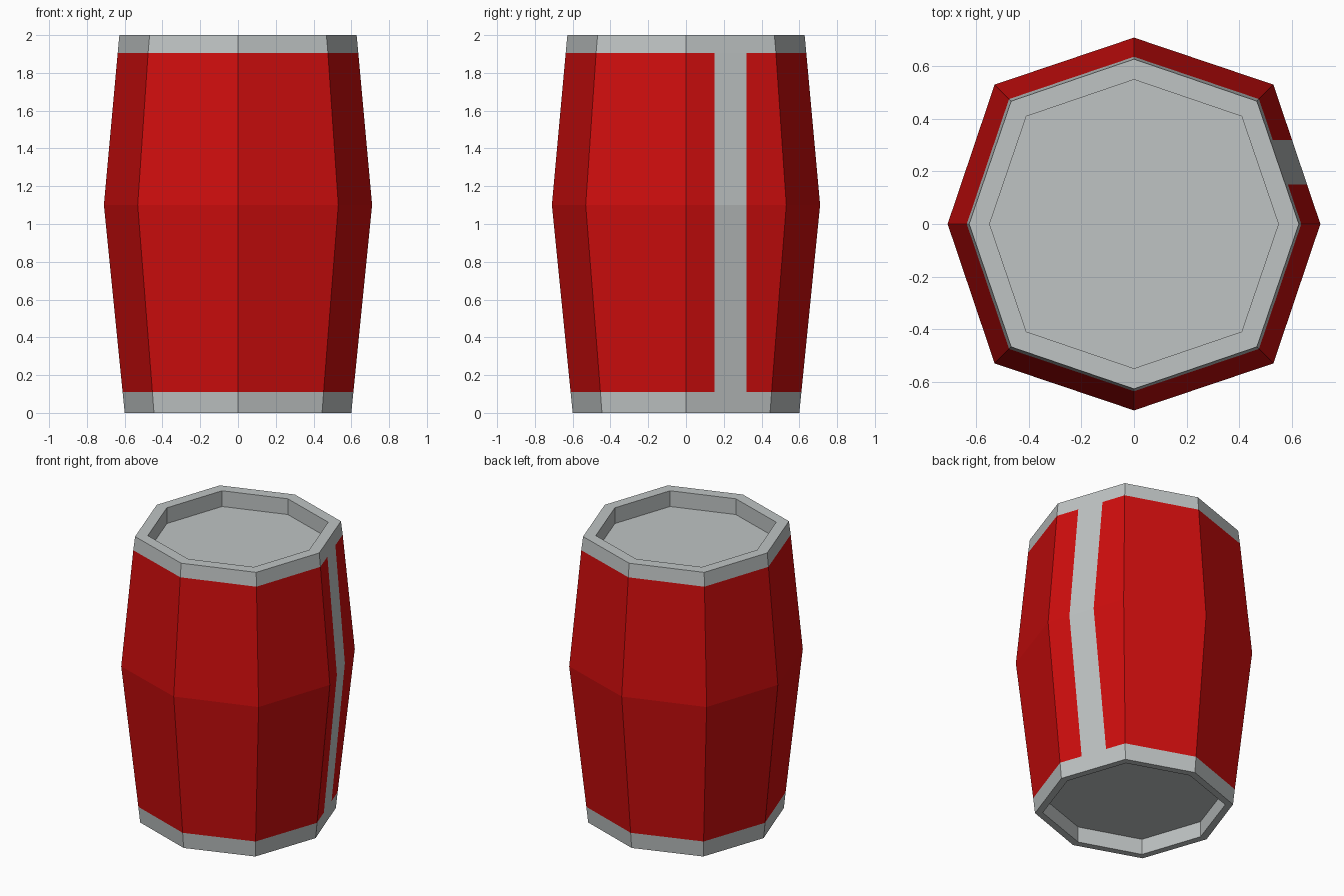
import bpy, bmesh, math

if "Cube" in bpy.data.objects:
    bpy.data.objects.remove(bpy.data.objects["Cube"])


def material(name, rgb):
    m = bpy.data.materials.new(name)
    m.diffuse_color = (*rgb, 1.0)
    m.use_nodes = True
    m.node_tree.nodes["Principled BSDF"].inputs["Base Color"].default_value = m.diffuse_color
    return m


red = material("red paint", (0.62, 0.004, 0.004))
grey = material("light grey metal", (0.52, 0.55, 0.55))

BAND_LOW, BAND_HIGH = 0.11, 1.905
STRIPE = (0.15, 0.32)

# Profile from the bottom recess, up the outside, into the top recess:
# (radius on the axes, x = y on the diagonals, height)
profile = [
    (0.55, 0.41, 0.11), (0.55, 0.41, 0.0), (0.60, 0.445, 0.0),
    (0.611, 0.453, BAND_LOW), (0.71, 0.531, 1.10), (0.637, 0.476, BAND_HIGH),
    (0.628, 0.468, 2.0), (0.55, 0.41, 2.0), (0.55, 0.41, 1.89),
]

bm = bmesh.new()


def ring(axis, diag, z):
    verts = []
    for i in range(8):
        r = axis if i % 2 == 0 else diag * math.sqrt(2)
        a = i * math.pi / 4
        verts.append(bm.verts.new((r * math.cos(a), r * math.sin(a), z)))
    return verts


# Barrel shell with recessed lids
rings = [ring(*p) for p in profile]
for lo, hi in zip(rings, rings[1:]):
    for i in range(8):
        j = (i + 1) % 8
        bm.faces.new((lo[i], lo[j], hi[j], hi[i]))
bm.faces.new(rings[0][::-1])
bm.faces.new(rings[-1])


def is_body(f):
    c = f.calc_center_median()
    return BAND_LOW < c.z < BAND_HIGH and abs(f.normal.z) < 0.5 and c.xy.length > 0.58


def on_stripe_side(f):
    c = f.calc_center_median()
    return is_body(f) and 0 < math.atan2(c.y, c.x) < math.pi / 4


# Cut the stripe edges into one side of the body
for y in STRIPE:
    bm.normal_update()
    faces = [f for f in bm.faces if on_stripe_side(f)]
    edges = list({e for f in faces for e in f.edges})
    verts = list({v for f in faces for v in f.verts})
    bmesh.ops.bisect_plane(bm, geom=verts + edges + faces, dist=1e-5,
                           plane_co=(0, y, 0), plane_no=(0, 1, 0))

# Red body, grey bands, lids and stripe
bm.normal_update()
for f in bm.faces:
    y = f.calc_center_median().y
    stripe = on_stripe_side(f) and STRIPE[0] < y < STRIPE[1]
    f.material_index = 0 if is_body(f) and not stripe else 1

bmesh.ops.recalc_face_normals(bm, faces=bm.faces[:])
mesh = bpy.data.meshes.new("barrel")
bm.to_mesh(mesh)
bm.free()
mesh.materials.append(red)
mesh.materials.append(grey)
barrel = bpy.data.objects.new("barrel", mesh)
bpy.context.collection.objects.link(barrel)
